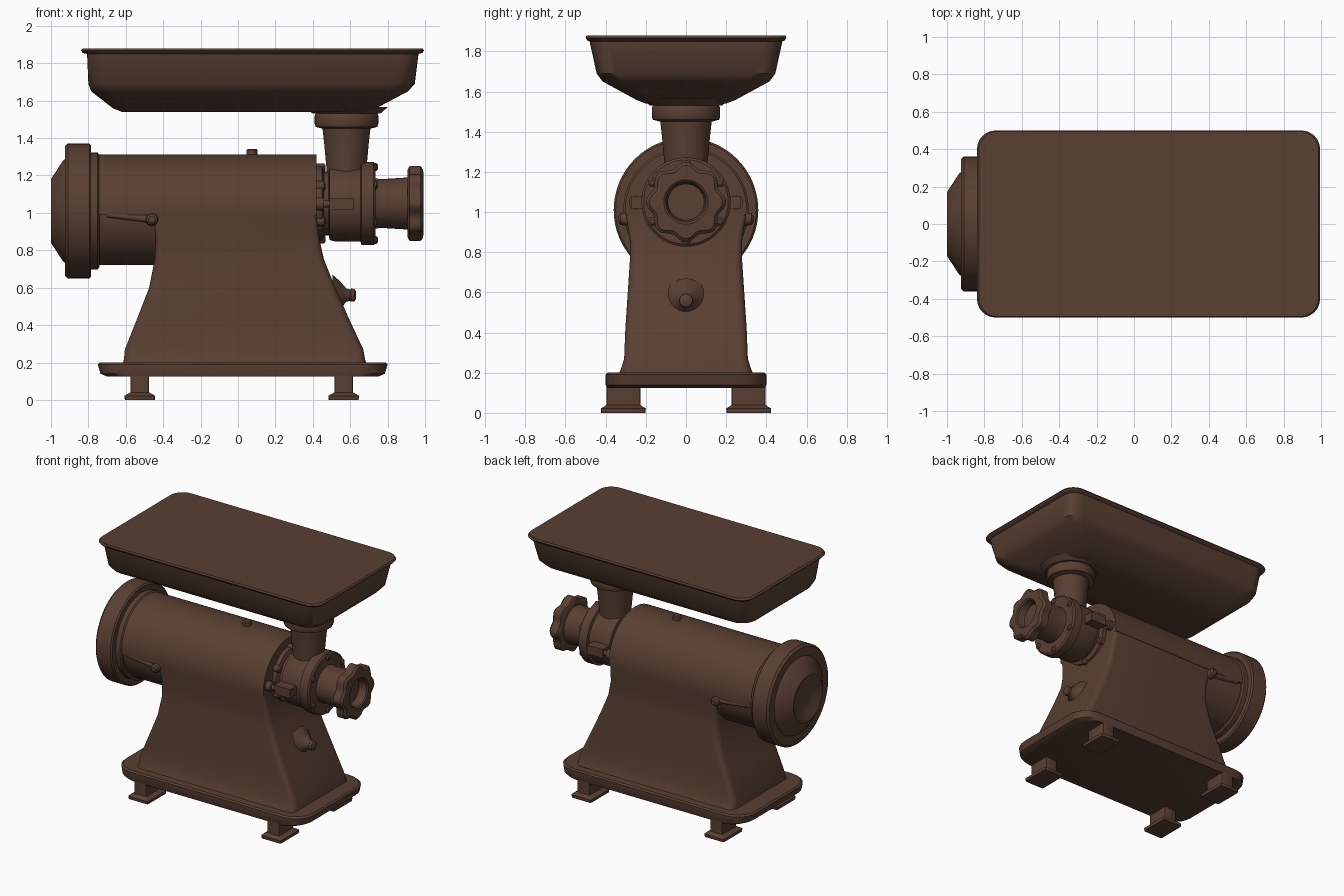
import bpy, bmesh, math
from mathutils import Vector

brown = bpy.data.materials.new("dark brown")
brown.diffuse_color = (0.1, 0.05, 0.032, 1)


def loft(name, rings, angle=35):
    """Skin a list of equal-length point rings and cap both ends."""
    bm = bmesh.new()
    vs = [[bm.verts.new(p) for p in ring] for ring in rings]
    n = len(vs[0])
    for a, b in zip(vs, vs[1:]):
        for i in range(n):
            j = (i + 1) % n
            bm.faces.new((a[i], a[j], b[j], b[i]))
    bm.faces.new(vs[0][::-1])
    bm.faces.new(vs[-1])
    bmesh.ops.recalc_face_normals(bm, faces=bm.faces)
    me = bpy.data.meshes.new(name)
    bm.to_mesh(me)
    bm.free()
    ob = bpy.data.objects.new(name, me)
    bpy.context.collection.objects.link(ob)
    me.materials.append(brown)
    bpy.ops.object.select_all(action='DESELECT')
    ob.select_set(True)
    bpy.context.view_layer.objects.active = ob
    bpy.ops.object.shade_smooth_by_angle(angle=math.radians(angle))
    return ob


def rounded(z, x0, x1, hy, r, seg=6):
    """Rounded rectangle ring at height z, y from -hy to hy."""
    pts = []
    for cx, cy, a0 in ((x1 - r, hy - r, 0), (x0 + r, hy - r, 90),
                       (x0 + r, r - hy, 180), (x1 - r, r - hy, 270)):
        for k in range(seg + 1):
            a = math.radians(a0 + 90 * k / seg)
            pts.append((cx + r * math.cos(a), cy + r * math.sin(a), z))
    return pts


def lathe(name, origin, axis, profile, seg=48, lobes=0, depth=0):
    """Turn (distance, radius) pairs about an axis, optionally scalloped."""
    axis = Vector(axis).normalized()
    u = axis.orthogonal().normalized()
    v = axis.cross(u)
    rings = []
    for d, r, *wavy in profile:
        ring = []
        for i in range(seg):
            a = 2 * math.pi * i / seg
            rr = r + (depth * math.cos(lobes * a) if wavy else 0)
            ring.append(Vector(origin) + axis * d
                        + (u * math.cos(a) + v * math.sin(a)) * rr)
        rings.append(ring)
    return loft(name, rings)


X, Z = (1, 0, 0), (0, 0, 1)

# feed tray with rolled rim and closed top
loft("feed_tray", [rounded(*s) for s in (
    (1.54, -0.62, 0.70, 0.20, 0.10), (1.56, -0.67, 0.74, 0.25, 0.11),
    (1.65, -0.785, 0.91, 0.415, 0.11), (1.69, -0.80, 0.945, 0.445, 0.10),
    (1.85, -0.807, 0.965, 0.480, 0.09), (1.855, -0.83, 0.985, 0.492, 0.10),
    (1.867, -0.84, 0.995, 0.50, 0.10), (1.88, -0.83, 0.987, 0.495, 0.10))])

# funnel, collar and neck below the tray
lathe("feed_neck", (0.58, 0, 0), Z, (
    (1.05, 0.10), (1.25, 0.108), (1.38, 0.12), (1.45, 0.128), (1.46, 0.165),
    (1.475, 0.17), (1.52, 0.17), (1.53, 0.165), (1.53, 0.18), (1.565, 0.22)))

# motor barrel and upper cover shell
lathe("motor_barrel", (0, 0, 1.01), X, ((-0.78, 0.29), (0.41, 0.29)), 64)
arc = [math.radians(-4 + 188 * k / 40) for k in range(41)]
loft("barrel_cover", [[(x, 0.303 * math.cos(a), 1.01 + 0.303 * math.sin(a))
                       for a in arc] for x in (-0.76, 0.42)])

# motor end cap with conical, dished face
lathe("motor_end_cap", (0, 0, 1.01), X, (
    (-0.965, 0.02), (-0.97, 0.12), (-0.998, 0.16), (-1.0, 0.17),
    (-0.935, 0.27), (-0.92, 0.28), (-0.925, 0.345), (-0.91, 0.36),
    (-0.795, 0.36), (-0.785, 0.35), (-0.785, 0.312), (-0.75, 0.312),
    (-0.74, 0.30)), 64)

# flared pedestal housing
loft("pedestal", [rounded(*s) for s in (
    (0.18, -0.62, 0.69, 0.345, 0.06), (0.215, -0.61, 0.68, 0.325, 0.05),
    (0.27, -0.605, 0.67, 0.308, 0.04), (0.42, -0.545, 0.60, 0.302, 0.04),
    (0.60, -0.475, 0.52, 0.29, 0.04), (0.75, -0.445, 0.46, 0.28, 0.04),
    (0.86, -0.44, 0.435, 0.28, 0.03), (0.98, -0.455, 0.42, 0.298, 0.02),
    (1.03, -0.46, 0.42, 0.298, 0.02))])

# base plate
loft("base_plate", [rounded(*s) for s in (
    (0.125, -0.70, 0.75, 0.395, 0.13), (0.14, -0.735, 0.785, 0.40, 0.14),
    (0.19, -0.75, 0.80, 0.40, 0.15), (0.20, -0.74, 0.79, 0.39, 0.15))])

# four feet
for fx, side in ((-0.525, "left"), (0.565, "right")):
    for s, face in ((-1, "front"), (1, "back")):
        ob = loft(f"{face}_{side}_foot", [rounded(z, -hx, hx, hy, 0.01, 2)
            for z, hx, hy in ((0, 0.08, 0.11), (0.022, 0.082, 0.112),
                              (0.032, 0.065, 0.095), (0.04, 0.05, 0.085),
                              (0.14, 0.05, 0.085))])
        ob.location = (fx, s * 0.312, 0)

# grinder head: flange, body, clamp ring and tube
HEAD = (0, 0, 1.05)
lathe("grinder_head", HEAD, X, (
    (0.40, 0.20), (0.45, 0.20), (0.46, 0.17), (0.485, 0.17), (0.49, 0.195),
    (0.52, 0.203), (0.655, 0.203), (0.66, 0.222), (0.725, 0.222),
    (0.735, 0.21), (0.735, 0.135), (0.76, 0.13), (0.92, 0.14)))

# scalloped hand knob with hollow centre
lathe("hand_knob", HEAD, X, (
    (0.905, 0.165, 1), (0.918, 0.187, 1), (0.975, 0.187, 1), (0.99, 0.17, 1),
    (0.993, 0.11), (0.985, 0.10), (0.93, 0.09)), 96, 8, 0.013)

# bolts round the clamp ring and the rear flange
for k in range(6):
    a = math.radians(30 + 60 * k)
    y, z = math.cos(a), math.sin(a)
    lathe(f"ring_bolt_{k + 1}", (0.72, y * 0.195, 1.05 + z * 0.195), X,
          ((0, 0.022), (0.02, 0.022), (0.028, 0.012)), 12)
    lathe(f"flange_bolt_{k + 1}", (0.42, y * 0.19, 1.05 + z * 0.19), X,
          ((0, 0.025), (0.04, 0.025), (0.048, 0.014)), 12)

for s, face in ((-1, "front"), (1, "back")):
    # locking lug beside the head
    loft(f"{face}_lug", [[(x, s * y, z) for x, z in (
        (0.49, 1.015), (0.62, 1.015), (0.62, 1.08), (0.49, 1.08))]
        for y in (0.17, 0.265, 0.275)])
    # hinge bolt from the barrel flange to the lug
    lathe(f"{face}_lug_bolt", (0.40, s * 0.25, 1.047), X,
          ((0, 0.035), (0.06, 0.035), (0.06, 0.018), (0.11, 0.018)), 16)
    # cover latch button and its rib
    lathe(f"{face}_latch", (-0.46, s * 0.28, 0.965), (0, s, 0),
          ((0, 0.035), (0.045, 0.03), (0.055, 0.018)), 20)
    lathe(f"{face}_latch_rib", (-0.70, s * 0.288, 0.99), (0.24, 0, -0.025),
          ((0, 0.015), (0.24, 0.02)), 12)

# pin on top of the barrel
lathe("top_pin", (0.075, 0, 1.30), Z,
      ((0, 0.03), (0.035, 0.03), (0.042, 0.024)), 20)

# switch button on the sloping end
lathe("switch_button", (0.515, 0, 0.56), X, (
    (-0.01, 0.11), (0.03, 0.075), (0.065, 0.035), (0.085, 0.03), (0.09, 0.035),
    (0.108, 0.033), (0.115, 0.022)), 24)
